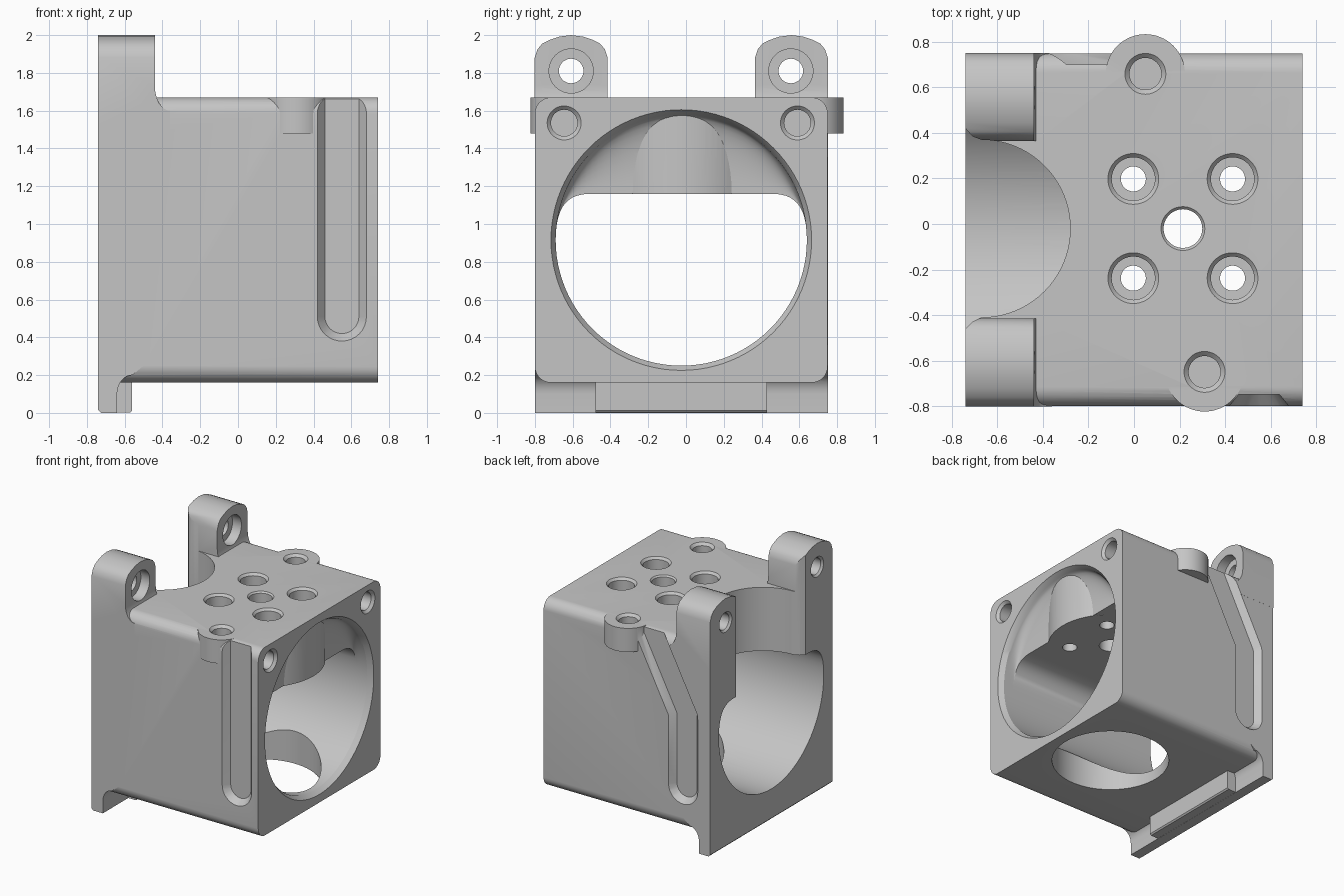
import bpy, bmesh, math
from mathutils import Vector

if "Cube" in bpy.data.objects:
    bpy.data.objects.remove(bpy.data.objects["Cube"])

grey = bpy.data.materials.new("plain_grey")
grey.use_nodes = True
colour = (0.56, 0.56, 0.56, 1)
grey.diffuse_color = colour
grey.node_tree.nodes["Principled BSDF"].inputs["Base Color"].default_value = colour

MID_Y = -0.025                       # symmetry plane of the bore
LEFT, RIGHT, FRONT, BACK = -0.74, 0.74, -0.80, 0.75
BOTTOM, TOP, CEILING = 0.16, 1.67, 1.16


def make(name, bm):
    bmesh.ops.recalc_face_normals(bm, faces=bm.faces)
    mesh = bpy.data.meshes.new(name)
    bm.to_mesh(mesh)
    bm.free()
    mesh.materials.append(grey)
    ob = bpy.data.objects.new(name, mesh)
    bpy.context.collection.objects.link(ob)
    return ob


def loft(name, rings):
    """Skin a row of equal rings and close both ends."""
    bm = bmesh.new()
    rows = [[bm.verts.new(p) for p in ring] for ring in rings]
    n = len(rows[0])
    for a, b in zip(rows, rows[1:]):
        for i in range(n):
            j = (i + 1) % n
            bm.faces.new((a[i], a[j], b[j], b[i]))
    bm.faces.new(rows[0])
    bm.faces.new(rows[-1])
    return make(name, bm)


def prism(name, points, axis, lo, hi):
    place = {"x": lambda p, t: (t, p[0], p[1]),
             "y": lambda p, t: (p[0], t, p[1]),
             "z": lambda p, t: (p[0], p[1], t)}[axis]
    return loft(name, [[place(p, t) for p in points] for t in (lo, hi)])


def turned(name, origin, direction, profile, sides=48):
    """Round solid from (distance along direction, radius) pairs."""
    d = Vector(direction)
    u = d.orthogonal().normalized()
    v = d.cross(u)
    turns = [2 * math.pi * i / sides for i in range(sides)]
    return loft(name, [[Vector(origin) + d * t + (u * math.cos(a) + v * math.sin(a)) * r
                        for a in turns] for t, r in profile])


def arc(cx, cy, rx, ry, start, end, steps=8):
    angles = [math.radians(start + (end - start) * i / steps) for i in range(steps + 1)]
    return [(cx + rx * math.cos(a), cy + ry * math.sin(a)) for a in angles]


def combine(target, tool, operation):
    mod = target.modifiers.new("join", "BOOLEAN")
    mod.operation, mod.solver, mod.object = operation, "EXACT", tool
    bpy.context.view_layer.objects.active = target
    bpy.ops.object.modifier_apply(modifier=mod.name)
    bpy.data.objects.remove(tool)


def add(tool):
    combine(body, tool, "UNION")


def cut(tool):
    combine(body, tool, "DIFFERENCE")


# Main block with rounded long edges
r = 0.085
outline = (arc(BACK - r, TOP - r, r, r, 0, 90) + arc(FRONT + r, TOP - r, r, r, 90, 180)
           + arc(FRONT + r, BOTTOM + r, r, r, 180, 270) + arc(BACK - r, BOTTOM + r, r, r, 270, 360))
body = prism("duct_mount_body", outline, "x", -0.70, RIGHT)

# Mounting flange with its foot, blended into the underside
flange = [(LEFT, 1.6), (LEFT, 0.015), (LEFT + 0.015, 0), (-0.64, 0)]
flange += arc(-0.56, 0.10, 0.08, 0.10, 180, 90) + [(-0.5, 0.25), (-0.5, 1.6)]
add(prism("flange", flange, "y", FRONT - 0.0005, BACK + 0.0005))
lip = [(-0.70, 0.001), (-0.57, 0.001), (-0.56, 0.012), (-0.56, 0.2), (-0.70, 0.2)]
add(prism("foot_lip", lip, "y", -0.48, 0.43))

# Two upright posts with crowned tops
side = [(LEFT, 1.5), (-0.36, 1.5), (-0.36, 1.6)]
side += arc(-0.36, 1.73, 0.08, 0.13, 270, 180)
side += [(-0.44, 2.1), (LEFT, 2.1)]
for y0, y1 in ((FRONT - 0.001, -0.415), (0.365, BACK + 0.001)):
    post = prism("post", side, "y", y0, y1)
    half = [(0, 1.4), (0, 1.88), (0.015, 1.925), (0.04, 1.955), (0.08, 1.975), (0.13, 1.992)]
    crown = [(y0 + a, z) for a, z in half] + [((y0 + y1) / 2, 2.0)]
    crown += [(y1 - a, z) for a, z in reversed(half)]
    combine(post, prism("crown", crown, "x", -1, 0), "INTERSECT")
    add(post)

# Air duct: round mouth on the right, flat-topped throat towards the flange
BORE_Z, BORE_R = 0.915, 0.665


def duct_ring(x, openness, radius=BORE_R, blend=0.22):
    ring = []
    for y, z in arc(MID_Y, BORE_Z, radius, radius, 0, 360, 96)[:-1]:
        h = max(blend - abs(z - CEILING), 0) / blend
        flat = min(z, CEILING) - h * h * blend / 4
        ring.append((x, y, flat + (z - flat) * openness))
    return ring


rings = [duct_ring(-0.9, 0), duct_ring(0.605, 0)]
for i in range(1, 11):
    u = 1 - math.cos(math.pi / 2 * i / 10)
    rings.append(duct_ring(0.605 + 0.095 * u, math.sqrt(1 - (1 - u) ** 2)))
rings += [duct_ring(RIGHT, 1, 0.69), duct_ring(0.78, 1, 0.715)]
cut(loft("duct", rings))

# Rounded notch between the posts
notch = [(-0.9, 0.435), (LEFT, 0.42), (-0.71, 0.385)]
notch += [(x, y + 0.005) for x, y in arc(-0.67, MID_Y, 0.39, 0.39, 90, -90, 40)]
notch += [(-0.71, -0.43), (LEFT, -0.46), (-0.9, -0.475)]
cut(prism("notch", notch, "z", 1.0, 2.2))


# Tapered cable grooves on the front and back walls
def groove(a, b, wall, outward):
    bm = bmesh.new()
    for x, z in (a, b):
        for depth, radius in ((-0.05, 0.09), (0.02, 0.146)):
            for px, pz in arc(x, z, radius, radius, 0, 360, 32)[:-1]:
                bm.verts.new((px, wall + outward * depth, pz))
    hull = bmesh.ops.convex_hull(bm, input=bm.verts)
    loose = set(hull["geom_interior"]) | set(hull["geom_unused"])
    bmesh.ops.delete(bm, geom=[g for g in loose if isinstance(g, bmesh.types.BMVert)],
                     context="VERTS")
    cut(make("groove", bm))


groove((0.55, 0.51), (0.55, 1.9), FRONT, -1)
groove((-0.50, 0.49), (-0.50, 1.07), BACK, 1)
groove((-0.50, 1.07), (-0.14, 1.77), BACK, 1)

# Round seat hanging inside the duct
SEAT = (0.215, -0.02)
add(turned("inner_seat", (*SEAT, CEILING - 0.002), (0, 0, 1), [(0, 0.47), (0.46, 0.47)], 96))

# Side screw bosses
SCREWS = ((0.05, 0.66), (0.31, -0.65))
for x, y in SCREWS:
    add(turned("screw_boss", (x, y, 1.48), (0, 0, 1), [(0, 0.174), (TOP - 1.4803, 0.174)], 64))

# Holes
DOWN, IN_LEFT, IN_RIGHT = (0, 0, -1), (-1, 0, 0), (1, 0, 0)
blind = [(-0.02, 0.11), (0.02, 0.07), (0.25, 0.07)]
for x, y in SCREWS:
    cut(turned("boss_hole", (x, y, TOP), DOWN, [(-0.02, 0.11), (0.02, 0.07), (0.15, 0.07)]))
for y in (-0.645, 0.59):
    cut(turned("face_hole", (RIGHT, y, 1.535), IN_LEFT, blind))
cut(turned("centre_hole", (*SEAT, TOP), DOWN, [(-0.02, 0.115), (0.012, 0.085), (0.6, 0.085)]))
for sx in (-1, 1):
    for sy in (-1, 1):
        cut(turned("seat_hole", (SEAT[0] + sx * 0.218, SEAT[1] + sy * 0.218, TOP), DOWN,
                   [(-0.02, 0.13), (0.018, 0.095), (0.25, 0.095), (0.251, 0.055), (0.6, 0.055)]))
for y in (-0.608, 0.555):
    cut(turned("post_hole", (LEFT, y, 1.81), IN_RIGHT,
               [(-0.02, 0.1), (0.015, 0.065), (0.22, 0.065), (0.221, 0.117), (0.5, 0.117)]))
cut(turned("bottom_hole", (*SEAT, 0.05), (0, 0, 1), [(0, 0.44), (0.7, 0.44)], 96))

# Smooth the curved walls, keep hard edges
bpy.ops.object.select_all(action="DESELECT")
body.select_set(True)
bpy.context.view_layer.objects.active = body
bpy.ops.object.shade_smooth_by_angle(angle=math.radians(30))
